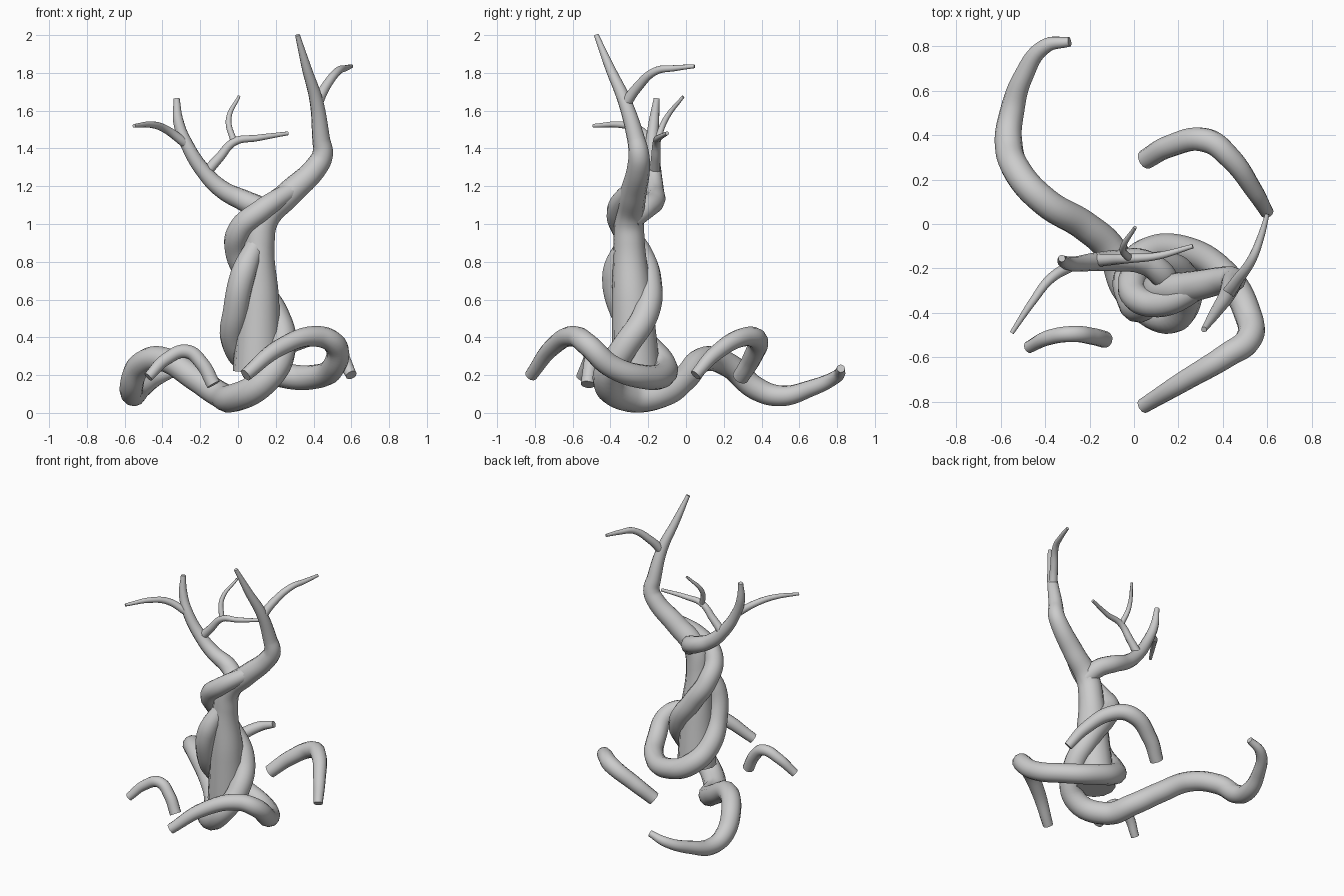
import bpy


def tube(name, pts):
    """Tapered smooth limb through (x, y, z, radius) points."""
    cu = bpy.data.curves.new(name, 'CURVE')
    cu.dimensions = '3D'
    cu.bevel_depth = 1.0
    cu.bevel_resolution = 4
    cu.resolution_u = 8
    cu.use_fill_caps = True
    sp = cu.splines.new('BEZIER')
    sp.bezier_points.add(len(pts) - 1)
    for bp, (x, y, z, r) in zip(sp.bezier_points, pts):
        bp.co = (x, y, z)
        bp.radius = r
        bp.handle_left_type = bp.handle_right_type = 'AUTO'
    ob = bpy.data.objects.new(name, cu)
    bpy.context.collection.objects.link(ob)
    bpy.ops.object.select_all(action='DESELECT')
    ob.select_set(True)
    bpy.context.view_layer.objects.active = ob
    bpy.ops.object.convert(target='MESH')
    bpy.ops.object.shade_smooth_by_angle(angle=0.9)


# central trunk rising into the tall right branch
tube("trunk", [
    (0.1, -0.265, 0.22, 0.128), (0.11, -0.285, 0.6, 0.108), (0.11, -0.3, 0.88, 0.083),
    (0.14, -0.3, 1.03, 0.078), (0.27, -0.28, 1.16, 0.07), (0.42, -0.25, 1.31, 0.06),
    (0.448, -0.25, 1.37, 0.055), (0.44, -0.265, 1.45, 0.047), (0.415, -0.325, 1.65, 0.036),
    (0.365, -0.4, 1.82, 0.026), (0.315, -0.475, 2.0, 0.013)])
tube("right_twig", [
    (0.415, -0.325, 1.63, 0.03), (0.46, -0.26, 1.72, 0.026), (0.53, -0.16, 1.81, 0.021),
    (0.57, -0.06, 1.825, 0.016), (0.6, 0.045, 1.835, 0.01)])

# first stem: winds down around the trunk and becomes the long back root
tube("winding_stem_back_root", [
    (0.32, -0.28, 1.2, 0.045), (0.12, -0.36, 1.07, 0.06), (0.01, -0.33, 0.97, 0.063),
    (0.0, -0.24, 0.84, 0.066), (0.08, -0.195, 0.7, 0.066), (0.2, -0.215, 0.52, 0.07),
    (0.235, -0.33, 0.34, 0.072), (0.15, -0.42, 0.18, 0.075), (-0.02, -0.3, 0.08, 0.075),
    (-0.1, -0.12, 0.1, 0.07), (-0.22, -0.01, 0.18, 0.068), (-0.4, 0.1, 0.285, 0.066),
    (-0.52, 0.23, 0.25, 0.065), (-0.565, 0.37, 0.13, 0.062), (-0.55, 0.5, 0.09, 0.055),
    (-0.5, 0.66, 0.13, 0.044), (-0.4, 0.8, 0.195, 0.034), (-0.29, 0.82, 0.235, 0.022)])

# second stem: leaves the trunk front, winds down and becomes the front root
tube("winding_stem_front_root", [
    (0.1, -0.32, 0.9, 0.05), (0.03, -0.375, 0.74, 0.068),
    (-0.01, -0.34, 0.55, 0.068), (-0.02, -0.23, 0.38, 0.07), (0.06, -0.13, 0.27, 0.07),
    (0.22, -0.12, 0.205, 0.068), (0.4, -0.22, 0.19, 0.064), (0.51, -0.4, 0.25, 0.062),
    (0.515, -0.52, 0.36, 0.06), (0.42, -0.59, 0.405, 0.055), (0.22, -0.71, 0.345, 0.046),
    (0.04, -0.82, 0.2, 0.034)])

# left branch forking off behind the trunk
tube("left_branch", [
    (0.16, -0.29, 1.02, 0.055), (0.12, -0.22, 1.08, 0.06), (0.04, -0.17, 1.12, 0.057),
    (-0.08, -0.165, 1.18, 0.048), (-0.175, -0.17, 1.27, 0.041), (-0.27, -0.18, 1.42, 0.034),
    (-0.315, -0.17, 1.54, 0.028), (-0.325, -0.155, 1.665, 0.016)])
tube("left_twig", [
    (-0.27, -0.18, 1.42, 0.026), (-0.38, -0.25, 1.5, 0.022), (-0.45, -0.34, 1.525, 0.018),
    (-0.55, -0.49, 1.52, 0.01)])
tube("middle_twig", [
    (-0.18, -0.165, 1.26, 0.03), (-0.1, -0.16, 1.35, 0.025), (-0.02, -0.155, 1.435, 0.021),
    (0.1, -0.145, 1.455, 0.017), (0.265, -0.1, 1.48, 0.01)])
tube("middle_twig_tip", [
    (-0.02, -0.155, 1.43, 0.018), (-0.05, -0.11, 1.55, 0.015), (0.005, -0.015, 1.675, 0.008)])

# separate root arches
tube("left_root_arch", [
    (-0.475, -0.555, 0.19, 0.027), (-0.38, -0.51, 0.285, 0.034), (-0.27, -0.495, 0.325, 0.037),
    (-0.19, -0.505, 0.26, 0.038), (-0.13, -0.52, 0.15, 0.038)])
tube("right_root_arch", [
    (0.05, 0.29, 0.19, 0.045), (0.16, 0.35, 0.29, 0.05), (0.33, 0.375, 0.39, 0.055),
    (0.43, 0.3, 0.4, 0.05), (0.54, 0.15, 0.31, 0.04), (0.6, 0.05, 0.2, 0.03)])
